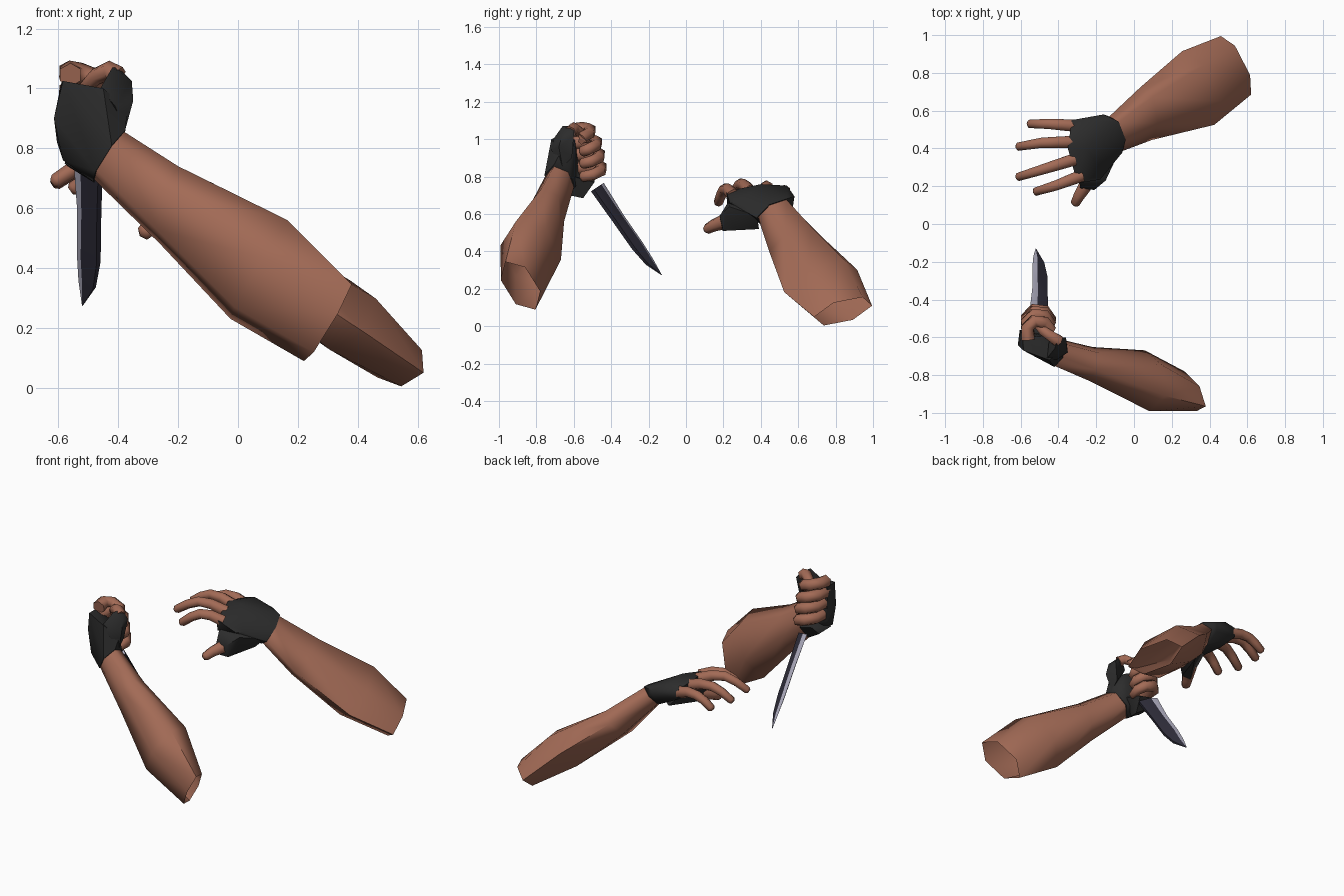
import bpy, bmesh, math
from mathutils import Vector as V

if "Cube" in bpy.data.objects:
    bpy.data.objects.remove(bpy.data.objects["Cube"])


def material(name, rgb):
    m = bpy.data.materials.new(name)
    m.use_nodes = True
    m.diffuse_color = (*rgb, 1)
    m.node_tree.nodes["Principled BSDF"].inputs["Base Color"].default_value = (*rgb, 1)
    return m


SKIN = material("brown skin", (0.365, 0.146, 0.093))
GLOVE = material("black glove", (0.025, 0.025, 0.025))
STEEL = material("bright steel", (0.45, 0.44, 0.55))
DARK = material("dark steel", (0.03, 0.028, 0.045))


def finish(name, bm, mats, angle):
    bmesh.ops.recalc_face_normals(bm, faces=bm.faces)
    mesh = bpy.data.meshes.new(name)
    bm.to_mesh(mesh)
    bm.free()
    ob = bpy.data.objects.new(name, mesh)
    bpy.context.collection.objects.link(ob)
    for m in mats:
        mesh.materials.append(m)
    bpy.ops.object.select_all(action="DESELECT")
    ob.select_set(True)
    bpy.context.view_layer.objects.active = ob
    bpy.ops.object.shade_smooth_by_angle(angle=math.radians(angle))


def loft(name, rings, mats, angle, start=True, end=True, paint=None):
    """Skin a row of equal-sized rings; paint gives a material per side."""
    bm = bmesh.new()
    rows = [[bm.verts.new(p) for p in r] for r in rings]
    n = len(rows[0])
    for a, b in zip(rows, rows[1:]):
        for i in range(n):
            j = (i + 1) % n
            f = bm.faces.new((a[i], a[j], b[j], b[i]))
            f.material_index = paint[i] if paint else 0
    if start:
        bm.faces.new(rows[0])
    if end:
        bm.faces.new(rows[-1])
    finish(name, bm, mats, angle)


def oval(c, u, v, n=6):
    c, u, v = V(c), V(u), V(v)
    return [c + u * math.cos(i * math.tau / n) + v * math.sin(i * math.tau / n) for i in range(n)]


def digit(name, path, r0, r1):
    """Tapered finger along a path with a rounded-off tip."""
    pts = [V(p) for p in path]
    tip = pts[-1] + (pts[-1] - pts[-2]).normalized() * r1 * 0.5
    rings = []
    side = V((0, 0, 1))
    for i, p in enumerate(pts):
        d = (pts[min(i + 1, len(pts) - 1)] - pts[max(i - 1, 0)]).normalized()
        side = (side - d * side.dot(d)).normalized()
        r = r0 + (r1 - r0) * i / (len(pts) - 1)
        rings.append(oval(p, side * r, d.cross(side) * r))
    rings.append(oval(tip, side * r1 * 0.55, d.cross(side) * r1 * 0.55))
    loft(name, rings, [SKIN], 65)


def hull(name, points):
    """Faceted glove piece wrapped round a few key points."""
    bm = bmesh.new()
    for p in points:
        bm.verts.new(p)
    res = bmesh.ops.convex_hull(bm, input=bm.verts)
    junk = [g for g in res["geom_interior"] if isinstance(g, bmesh.types.BMVert)]
    bmesh.ops.delete(bm, geom=junk, context="VERTS")
    finish(name, bm, [GLOVE], 50)


def cuff(ring):
    """Wrist ring made slightly larger, for the glove opening."""
    c = sum(ring, V()) / len(ring)
    return [c + (p - c) * 1.08 for p in ring]


# Right forearm, open at the elbow
arm = [
    oval((-.43, -.675, .775), (.05, -.03, .08), (.02, .07, .01)),
    oval((-.23, -.74, .61), (.03, -.03, .13), (.03, .085, .02)),
    oval((.07, -.83, .395), (.095, -.08, .165), (.04, .14, .05)),
    oval((.3, -.885, .217), (.08, -.08, .128), (.008, .075, .04)),
]
loft("right_forearm", arm, [SKIN], 80, end=False)

# Right glove: palm, heel of the hand and thumb base
hull("right_glove_palm", cuff(arm[0]) + [
    (-.585, -.67, 1.025), (-.59, -.59, 1.02), (-.615, -.64, .9), (-.585, -.65, .76),
    (-.605, -.56, .82), (-.45, -.72, 1.0), (-.45, -.73, .92), (-.37, -.67, .93), (-.45, -.6, .97)])
hull("right_glove_heel", [
    (-.5, -.62, .7), (-.58, -.64, .75), (-.48, -.55, .685), (-.57, -.53, .74),
    (-.46, -.49, .77), (-.55, -.49, .79), (-.44, -.6, .8), (-.48, -.66, .8)])
hull("right_glove_thumb", [
    (-.46, -.71, 1.0), (-.45, -.62, 1.0), (-.42, -.66, 1.07), (-.4, -.6, 1.07),
    (-.355, -.66, 1.025), (-.36, -.6, 1.02), (-.35, -.68, .96), (-.38, -.61, .9),
    (-.41, -.72, .94), (-.38, -.66, .85)])

# Curled fingers stacked down the grip
for name, z, y in (("index", 1.05, -.06), ("middle", .985, -.025),
                   ("ring", .92, -.01), ("little", .85, 0)):
    digit("right_" + name + "_finger", [
        (-.56, -.61, z - .005), (-.565, -.49 + y, z + .005), (-.53, -.455 + y, z),
        (-.475, -.46 + y, z - .02), (-.445, -.5 + y, z - .04), (-.46, -.55, z - .05)], .04, .032)
digit("right_thumb", [(-.4, -.62, 1.04), (-.43, -.6, 1.06), (-.475, -.57, 1.04), (-.51, -.53, 1.0)], .036, .026)

# Knife blade: bright bevelled edge, dark flats and back
along = V((0, .567, -.824))
across = V((.78, -.52, -.35))
thick = along.cross(across)
root = V((-.505, -.47, .747))
rings = []
for t, edge, ridge, spine, h in ((0, -.058, -.018, .058, .012), (.2, -.042, -.014, .052, .012),
                                 (.38, -.043, -.018, .05, .011), (.49, -.036, -.014, .032, .008),
                                 (.582, -.021, -.02, -.018, .001)):
    c = root + along * t
    rings.append([c + across * s + thick * k for s, k in (
        (edge, 0), (ridge, h), (spine, h), (spine, -h), (ridge, -h))])
loft("knife_blade", rings, [STEEL, DARK], 20, paint=[0, 1, 1, 1, 0])

# Left forearm, open at the elbow
arm = [
    oval((-.1, .475, .612), (-.035, .09, .03), (.04, .02, .058)),
    oval((.065, .585, .44), (-.03, .14, .04), (.055, .02, .08)),
    oval((.34, .72, .243), (-.085, .195, .06), (.09, .03, .098)),
    oval((.54, .84, .08), (-.08, .155, .03), (.04, .03, .07)),
]
loft("left_forearm", arm, [SKIN], 80, end=False)

# Left glove: flat palm and thumb base
hull("left_glove_palm", cuff(arm[0]) + [
    (-.33, .55, .73), (-.33, .55, .67), (-.16, .58, .695), (-.17, .57, .64),
    (-.35, .4, .755), (-.345, .4, .67), (-.3, .215, .72), (-.3, .22, .65),
    (-.26, .4, .76), (-.15, .27, .66), (-.26, .54, .752), (-.18, .235, .66)])
hull("left_glove_thumb", [
    (-.15, .23, .64), (-.08, .38, .59), (-.15, .39, .52), (-.285, .19, .59),
    (-.21, .18, .59), (-.28, .19, .515), (-.21, .2, .51), (-.2, .35, .68),
    (-.29, .235, .68), (-.29, .34, .67)])

# Spread fingers: root, middle knuckle, tip
for name, a, b, c in (
        ("little", (-.31, .52, .7), (-.45, .53, .72), (-.55, .53, .665)),
        ("ring", (-.32, .435, .715), (-.49, .43, .75), (-.61, .41, .685)),
        ("middle", (-.32, .34, .72), (-.48, .29, .76), (-.61, .25, .69)),
        ("index", (-.28, .255, .7), (-.41, .205, .732), (-.518, .172, .66))):
    a, b, c = V(a), V(b), V(c)
    path = [a, a.lerp(b, .55) + V((0, 0, .012)), b, b.lerp(c, .5) + V((0, 0, .008)), c]
    digit("left_" + name + "_finger", path, .037, .025)
digit("left_thumb", [(-.23, .25, .57), (-.265, .19, .555), (-.29, .15, .54), (-.31, .112, .52)], .045, .028)
